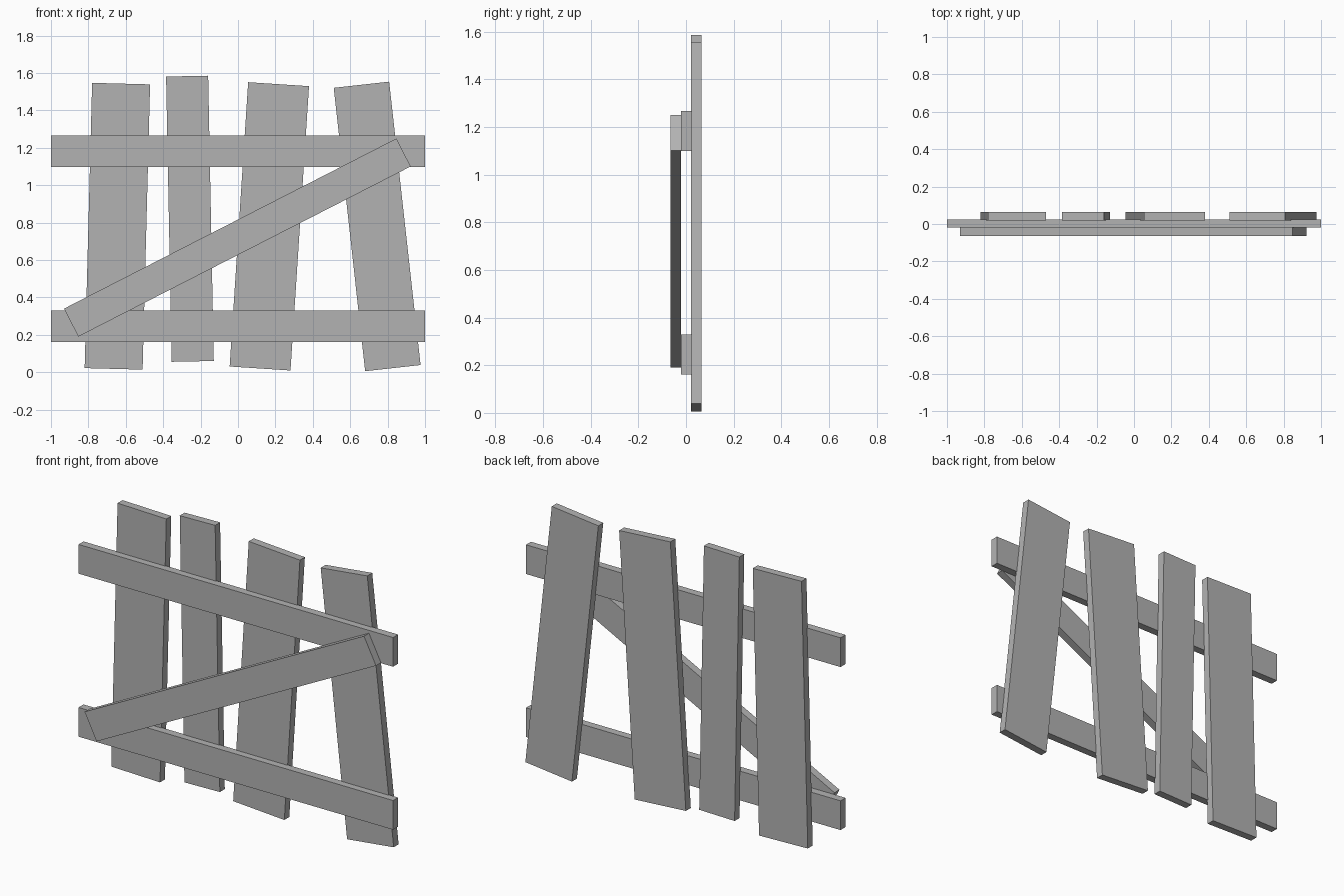
import bpy
import math
from mathutils import Vector

cube = bpy.data.objects.get("Cube")
if cube:
    bpy.data.objects.remove(cube, do_unlink=True)

# One plain grey for all the boards
grey = bpy.data.materials.new("plain_grey")
grey.use_nodes = True
colour = (0.45, 0.45, 0.45, 1)
grey.diffuse_color = colour
grey.node_tree.nodes["Principled BSDF"].inputs["Base Color"].default_value = colour

THICK = 0.045


def board(name, start, end, width, y):
    """Flat board whose centre line runs from start to end, given as (x, z)."""
    a, b = Vector(start), Vector(end)
    run, mid = b - a, (a + b) / 2
    bpy.ops.mesh.primitive_cube_add(size=1, location=(mid.x, y, mid.y))
    obj = bpy.context.object
    obj.name = name
    obj.scale = (width, THICK, run.length)
    obj.rotation_euler.y = math.atan2(run.x, run.y)
    obj.data.materials.append(grey)
    return obj


# Crooked upright pickets at the back
pickets = [
    ((-0.665, 0.018), (-0.625, 1.543), 0.31),
    ((-0.242, 0.058), (-0.272, 1.583), 0.225),
    ((0.118, 0.02), (0.217, 1.54), 0.326),
    ((0.828, 0.022), (0.66, 1.537), 0.298),
]
for i, (foot, top, width) in enumerate(pickets, 1):
    board(f"picket_{i}", foot, top, width, 0.0425)

# Horizontal rails in the middle layer
for name, z in (("lower_rail", 0.245), ("upper_rail", 1.182)):
    board(name, (-1, z), (1, z), 0.168, 0.0025)

# Diagonal brace on the front
board("diagonal_brace", (-0.892, 0.265), (0.885, 1.175), 0.168, -0.0425)
